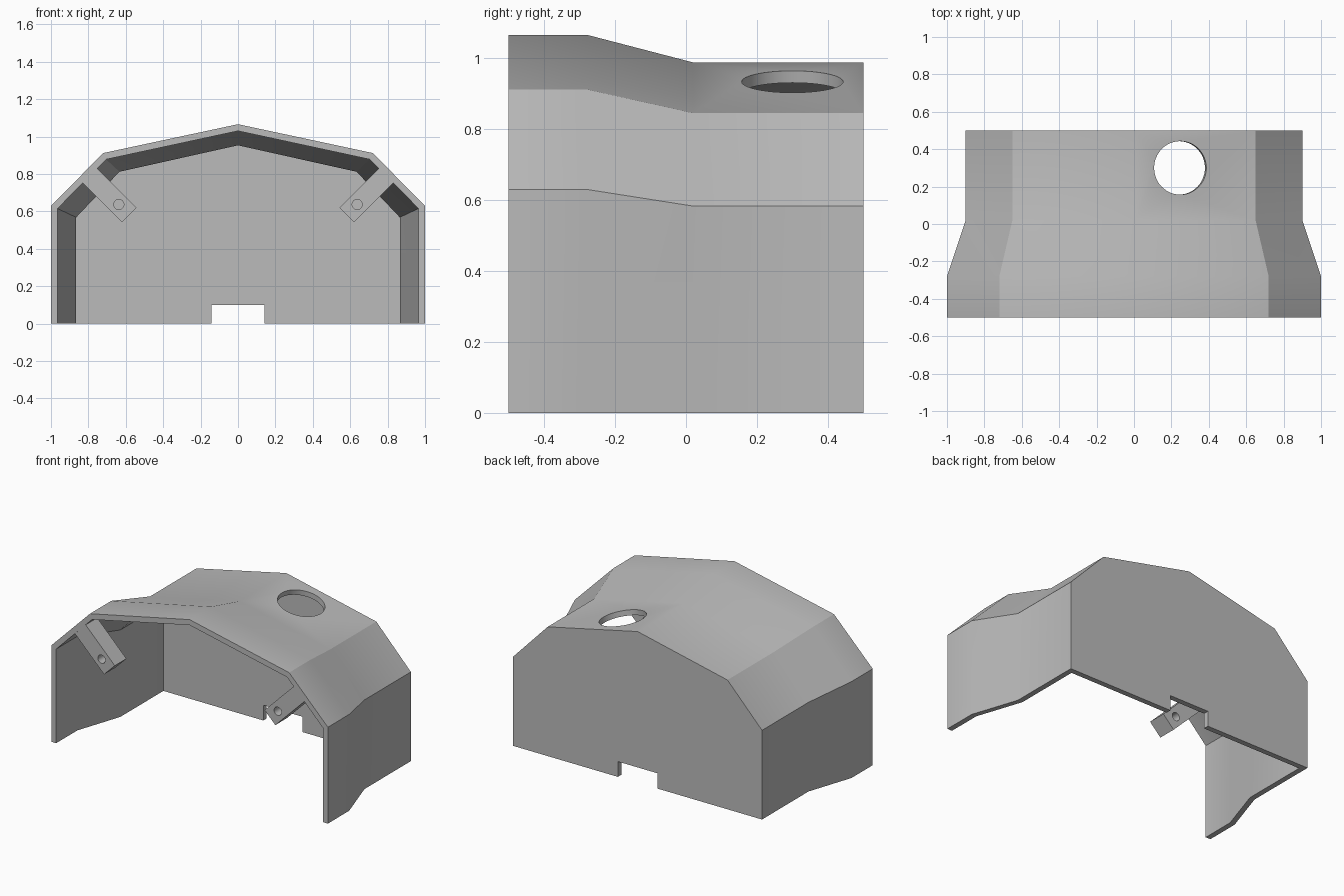
import bpy, bmesh, math
from mathutils import Matrix, Vector

if "Cube" in bpy.data.objects:
    bpy.data.objects.remove(bpy.data.objects["Cube"], do_unlink=True)

grey = bpy.data.materials.new("plain_grey")
grey.use_nodes = True
grey.diffuse_color = (0.5, 0.5, 0.5, 1)
grey.node_tree.nodes["Principled BSDF"].inputs["Base Color"].default_value = (0.5, 0.5, 0.5, 1)


def make_object(name, bm):
    bmesh.ops.recalc_face_normals(bm, faces=bm.faces)
    mesh = bpy.data.meshes.new(name)
    bm.to_mesh(mesh)
    bm.free()
    mesh.materials.append(grey)
    obj = bpy.data.objects.new(name, mesh)
    bpy.context.collection.objects.link(obj)
    return obj


def box(name, size, matrix):
    bm = bmesh.new()
    bmesh.ops.create_cube(bm, size=1, matrix=matrix @ Matrix.Diagonal((*size, 1)))
    return make_object(name, bm)


def cylinder(name, radius, depth, matrix, sides):
    bm = bmesh.new()
    bmesh.ops.create_cone(bm, cap_ends=True, segments=sides, radius1=radius,
                          radius2=radius, depth=depth, matrix=matrix)
    return make_object(name, bm)


def activate(obj):
    bpy.ops.object.select_all(action="DESELECT")
    obj.select_set(True)
    bpy.context.view_layer.objects.active = obj


def cut(obj, cutter):
    mod = obj.modifiers.new("cut", "BOOLEAN")
    mod.operation = "DIFFERENCE"
    mod.solver = "EXACT"
    mod.object = cutter
    activate(obj)
    bpy.ops.object.modifier_apply(modifier=mod.name)
    bpy.data.objects.remove(cutter, do_unlink=True)


def shade(obj):
    activate(obj)
    bpy.ops.object.shade_smooth_by_angle(angle=math.radians(30))


# Arched section: wall foot, wall top, shoulder and ridge, mirrored in x
def ring(bm, half, y):
    points = half + [(-x, z) for x, z in reversed(half[:-1])]
    return [bm.verts.new((x, y, z)) for x, z in points]


outer_front = [(1, 0), (1, 0.63), (0.72, 0.912), (0, 1.066)]
outer_back = [(0.9, 0), (0.9, 0.583), (0.65, 0.845), (0, 0.988)]
inner_front = [(0.965, 0), (0.965, 0.615), (0.705, 0.878), (0, 1.03)]
inner_back = [(0.865, 0), (0.865, 0.568), (0.634, 0.812), (0, 0.953)]

# Shell: flared front, tapered middle, narrow closed back
bm = bmesh.new()
outer = [ring(bm, p, y) for p, y in
         zip([outer_front] * 2 + [outer_back] * 2, (-0.5, -0.28, 0.02, 0.5))]
inner = [ring(bm, p, y) for p, y in
         zip([inner_front] * 2 + [inner_back] * 2, (-0.5, -0.28, 0.02, 0.465))]
for rings in (outer, inner):
    for a, b in zip(rings, rings[1:]):
        for i in range(len(a) - 1):
            bm.faces.new((a[i], a[i + 1], b[i + 1], b[i]))
    bm.faces.new(rings[-1])
for i in range(len(outer[0]) - 1):
    bm.faces.new((outer[0][i], outer[0][i + 1], inner[0][i + 1], inner[0][i]))
for j in range(3):
    for end in (0, -1):
        bm.faces.new((outer[j][end], outer[j + 1][end], inner[j + 1][end], inner[j][end]))
bm.faces.new((outer[-1][0], outer[-1][-1], inner[-1][-1], inner[-1][0]))
shell = make_object("shell", bm)

# Round roof opening, square to the sloping panel
tilt = Matrix.Rotation(math.atan2(0.143, 0.65), 4, "Y")
cut(shell, cylinder("roof_cutter", 0.143, 0.3,
                    Matrix.Translation((0.247, 0.3, 0.933)) @ tilt, 48))

# Cable notch at the foot of the back wall
cut(shell, box("notch_cutter", (0.285, 0.2, 0.2), Matrix.Translation((0, 0.5, 0))))
shade(shell)

# Mounting tabs reaching in from the sloping shoulders
for side, name in ((1, "left_tab"), (-1, "right_tab")):
    turn = Matrix.Rotation(-side * math.radians(45), 4, "Y")
    tab = box(name, (0.31, 0.12, 0.11),
              Matrix.Translation((side * 0.69, -0.439, 0.69)) @ turn)
    bore = Matrix.Translation((side * 0.637, -0.44, 0.637)) @ Matrix.Rotation(math.pi / 2, 4, "X")
    cut(tab, cylinder("bore_cutter", 0.027, 0.3, bore, 24))
    shade(tab)
